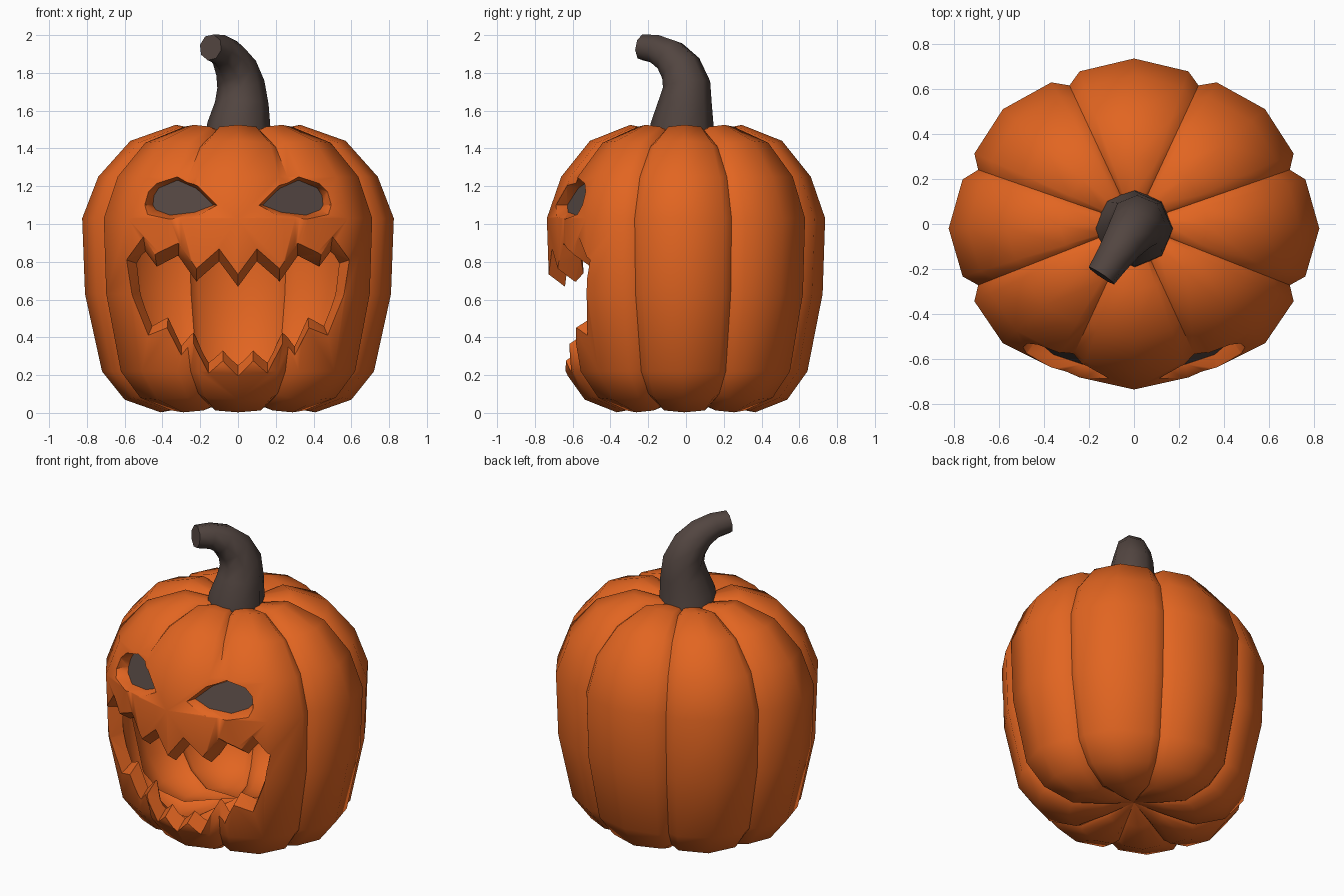
import bpy, bmesh, math
from mathutils import Vector
from mathutils.bvhtree import BVHTree

if "Cube" in bpy.data.objects:
    bpy.data.objects.remove(bpy.data.objects["Cube"])


def material(name, rgb):
    m = bpy.data.materials.new(name)
    m.diffuse_color = (*rgb, 1)
    m.use_nodes = True
    m.node_tree.nodes["Principled BSDF"].inputs["Base Color"].default_value = m.diffuse_color
    return m


orange = material("orange_skin", (0.76, 0.13, 0.015))
dark = material("dark_brown", (0.085, 0.06, 0.052))


def make_object(name, bm, mat, fix_normals=True):
    if fix_normals:
        bmesh.ops.recalc_face_normals(bm, faces=bm.faces)
    me = bpy.data.meshes.new(name)
    bm.to_mesh(me)
    bm.free()
    me.materials.append(mat)
    ob = bpy.data.objects.new(name, me)
    bpy.context.collection.objects.link(ob)
    return ob


def activate(ob):
    bpy.ops.object.select_all(action='DESELECT')
    ob.select_set(True)
    bpy.context.view_layer.objects.active = ob


def smooth(ob, degrees):
    activate(ob)
    bpy.ops.object.shade_smooth_by_angle(angle=math.radians(degrees))


def bridge(bm, a, b):
    n = len(a)
    return [bm.faces.new((a[i], a[(i + 1) % n], b[(i + 1) % n], b[i])) for i in range(n)]


# Ribbed pumpkin: eight lobes, outer skin plus a smaller inner skin
PROFILE = [(0.2, 0.04), (0.41, 0.003), (0.60, 0.07), (0.72, 0.22), (0.81, 0.63),
           (0.825, 1.03), (0.74, 1.25), (0.57, 1.44), (0.33, 1.525), (0.15, 1.49)]
LOBE = [(-22.5, 0.91), (-17.6, 0.97), (0, 1.0), (17.6, 0.97)]


def skin(bm, scale, inward):
    def height(z):
        return 0.77 + (z - 0.77) * scale
    rings = []
    for r, z in PROFILE:
        ring = []
        for i in range(8):
            for off, k in LOBE:
                a = math.radians(45 * i + off)
                dip = 1 - min(1, (k - 0.91) / 0.09)  # 1 in the crease, 0 on the lobe
                lift = 0.03 * dip if z < 0.1 else (-0.03 * dip if z > 1.4 else 0)
                # the two creases that cross the face are shallower
                if k < 0.92 and math.sin(a) < -0.9 and 0.5 < z < 1.3 and not inward:
                    k = 0.925 if z > 1.2 else 0.96
                x = r * k * scale * math.cos(a)
                y = r * k * scale * (0.893 * math.sin(a) - 0.024 * math.cos(a) ** 2)
                ring.append(bm.verts.new((x, y, height(z + lift))))
        rings.append(ring)
    faces = []
    for a, b in zip(rings, rings[1:]):
        faces += bridge(bm, a, b)
    low = bm.verts.new((0, 0, height(0.10)))
    top = bm.verts.new((0, 0, height(1.46)))
    n = len(rings[0])
    for i in range(n):
        j = (i + 1) % n
        faces.append(bm.faces.new((low, rings[0][j], rings[0][i])))
        faces.append(bm.faces.new((top, rings[-1][i], rings[-1][j])))
    if inward:
        bmesh.ops.reverse_faces(bm, faces=faces)


bm = bmesh.new()
skin(bm, 1.0, False)
surface = BVHTree.FromBMesh(bm)
skin(bm, 0.885, True)
pumpkin = make_object("pumpkin_shell", bm, orange, False)


def front_y(x, z):
    return surface.ray_cast(Vector((x, -2, z)), Vector((0, 1, 0)))[0].y


# Carving: outline points are (x, z, inward dx, inward dz)
def carve(name, outline, depth):
    bm = bmesh.new()
    layers = [[], [], [], []]
    for x, z, dx, dz in outline:
        y = front_y(x, z)
        for layer, co in zip(layers, ((x, -1, z), (x, y - 0.002, z),
                                      (x + dx, y + depth, z + dz), (x + dx, -0.3, z + dz))):
            layer.append(bm.verts.new(co))
    for a, b in zip(layers, layers[1:]):
        bridge(bm, a, b)
    bm.faces.new(layers[0])
    bm.faces.new(layers[-1])
    bmesh.ops.triangulate(bm, faces=bm.faces)
    cutter = make_object(name, bm, orange)
    cutter.hide_render = True
    activate(pumpkin)
    mod = pumpkin.modifiers.new("cut", 'BOOLEAN')
    mod.operation, mod.solver, mod.object = 'DIFFERENCE', 'EXACT', cutter
    bpy.ops.object.modifier_apply(modifier=mod.name)
    bpy.data.objects.remove(cutter)


def mirrored(points):
    return [(-x, z, -dx, dz) for x, z, dx, dz in points]


# Jagged mouth
half = [(0.10, 0.87, 0, -0.07), (0.22, 0.765, 0, -0.07), (0.315, 0.90, 0, -0.07),
        (0.44, 0.84, -0.01, -0.065), (0.50, 0.935, -0.01, -0.08), (0.59, 0.81, -0.06, -0.02),
        (0.56, 0.62, -0.05, 0), (0.475, 0.41, -0.025, 0.06), (0.375, 0.45, -0.005, 0.06),
        (0.30, 0.305, 0, 0.065), (0.235, 0.365, 0, 0.06), (0.155, 0.21, 0, 0.065),
        (0.08, 0.275, 0, 0.065)]
carve("mouth_cutter",
      [(0, 0.735, 0, -0.07)] + half + [(0, 0.195, 0, 0.065)] + mirrored(half)[::-1], 0.09)

# Eyes with dark backing plates
eye = [(0.11, 1.10, 0.02, 0), (0.21, 1.20, 0.01, -0.012), (0.32, 1.25, 0, -0.018),
       (0.43, 1.215, -0.01, -0.025), (0.475, 1.17, -0.03, -0.02), (0.495, 1.10, -0.045, 0),
       (0.48, 1.05, -0.045, 0.025), (0.36, 1.025, 0, 0.022), (0.22, 1.04, 0.01, 0.022)]
for side, pts in (("right", eye), ("left", mirrored(eye)[::-1])):
    carve(side + "_eye_cutter", pts, 0.06)
    bm = bmesh.new()
    face = bm.faces.new([bm.verts.new((x + dx, front_y(x, z) + 0.06, z + dz))
                         for x, z, dx, dz in pts])
    face.normal_update()
    if face.normal.y > 0:
        face.normal_flip()
    make_object(side + "_eye_backing", bm, dark, False)

smooth(pumpkin, 50)

# Bent stem
PATH = [(0, -0.02, 1.44, 0.178), (0.005, -0.02, 1.52, 0.168), (0.02, -0.004, 1.64, 0.142),
        (0.015, 0.003, 1.74, 0.126), (-0.01, -0.028, 1.825, 0.112), (-0.05, -0.085, 1.89, 0.095),
        (-0.095, -0.155, 1.925, 0.08), (-0.145, -0.23, 1.935, 0.07)]
bm = bmesh.new()
rings = []
for i, (x, y, z, r) in enumerate(PATH):
    before, after = PATH[max(i - 1, 0)], PATH[min(i + 1, len(PATH) - 1)]
    tangent = Vector(after[:3]) - Vector(before[:3])
    turn = Vector((0, 0, 1)).rotation_difference(tangent)
    rings.append([bm.verts.new(Vector((x, y, z)) + turn @ Vector(
        (r * math.cos(math.tau * k / 8), r * math.sin(math.tau * k / 8), 0))) for k in range(8)])
for a, b in zip(rings, rings[1:]):
    bridge(bm, a, b)
bm.faces.new(rings[0])
bm.faces.new(rings[-1])
smooth(make_object("stem", bm, dark), 50)
